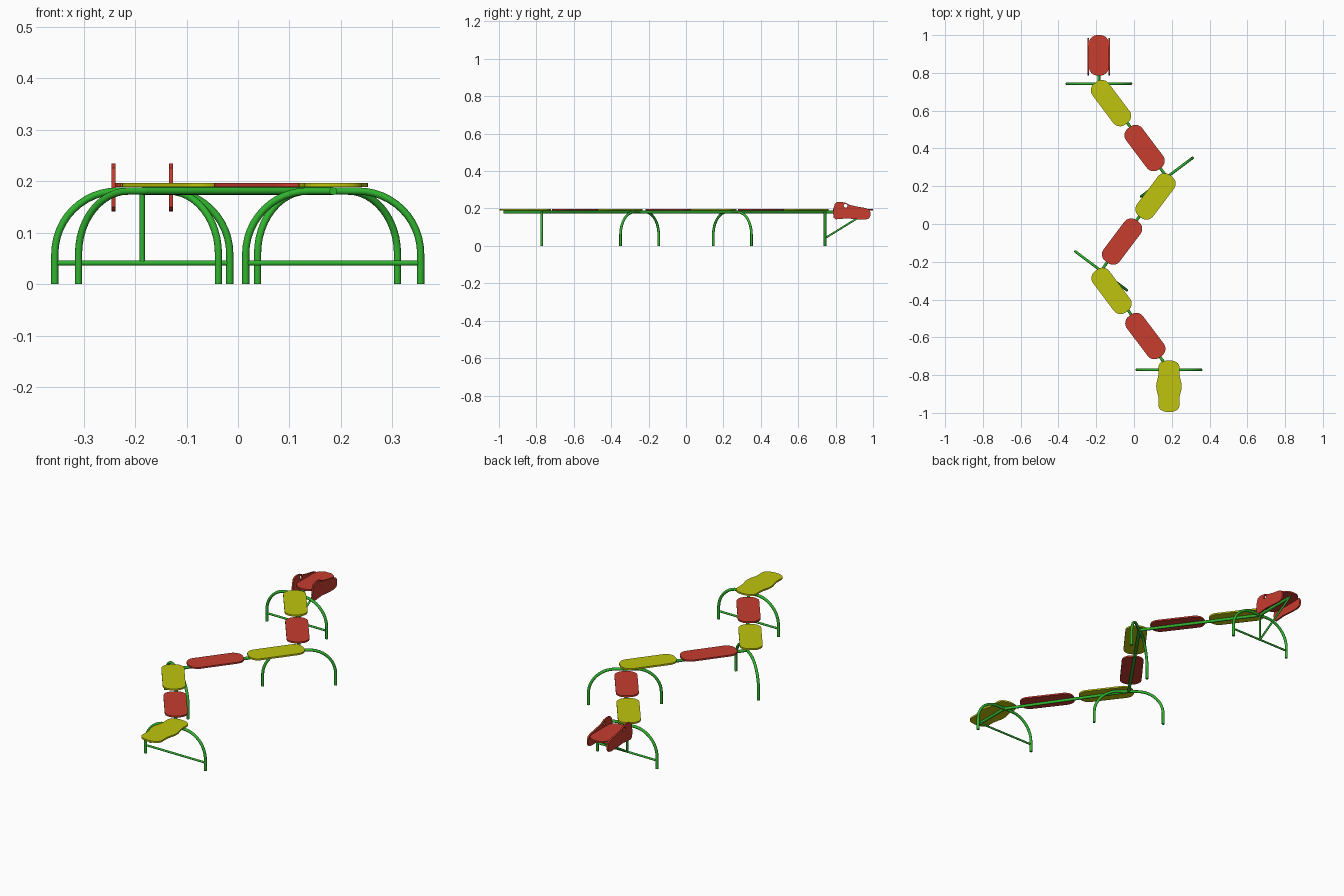
import bpy, bmesh
from math import sin, cos, pi, radians, copysign
from mathutils import Vector

cube = bpy.data.objects.get("Cube")
if cube:
    bpy.data.objects.remove(cube)


def material(name, rgb):
    m = bpy.data.materials.new(name)
    m.use_nodes = True
    m.diffuse_color = (*rgb, 1)
    m.node_tree.nodes["Principled BSDF"].inputs["Base Color"].default_value = (*rgb, 1)
    return m


RED = material("red paint", (0.57, 0.045, 0.028))
YELLOW = material("yellow paint", (0.52, 0.55, 0.004))
GREEN = material("green paint", (0.03, 0.45, 0.028))
RAIL_Z = 0.181
PLATE_Z = 0.193
THICK = 0.008


def finish(name, curve, mat, loc, rot):
    """Turn a curve into a clean, edge-sharp mesh object."""
    obj = bpy.data.objects.new(name, curve)
    bpy.context.collection.objects.link(obj)
    obj.location, obj.rotation_euler = loc, rot
    curve.materials.append(mat)
    bpy.ops.object.select_all(action='DESELECT')
    obj.select_set(True)
    bpy.context.view_layer.objects.active = obj
    bpy.ops.object.convert(target='MESH')
    obj = bpy.context.object
    bm = bmesh.new()
    bm.from_mesh(obj.data)
    bmesh.ops.remove_doubles(bm, verts=bm.verts, dist=0.0001)
    bmesh.ops.recalc_face_normals(bm, faces=bm.faces)
    bm.to_mesh(obj.data)
    bm.free()
    bpy.ops.object.shade_smooth_by_angle(angle=radians(35))
    return obj


def add_spline(curve, pts, cyclic):
    s = curve.splines.new('POLY')
    s.points.add(len(pts) - 1)
    for p, co in zip(s.points, pts):
        p.co = (*co, 1)
    s.use_cyclic_u = cyclic


def tube(name, pts, radius, loc=(0, 0, 0), rot=(0, 0, 0)):
    c = bpy.data.curves.new(name, 'CURVE')
    c.dimensions = '3D'
    c.bevel_depth, c.bevel_resolution, c.use_fill_caps = radius, 4, True
    add_spline(c, pts, False)
    return finish(name, c, GREEN, loc, rot)


def plate(name, outlines, mat, loc, rot=(0, 0, 0)):
    """Flat sheet from closed outlines; inner outlines become holes."""
    c = bpy.data.curves.new(name, 'CURVE')
    c.dimensions, c.fill_mode, c.extrude = '2D', 'BOTH', THICK / 2
    for o in outlines:
        add_spline(c, [(x, y, 0) for x, y in o], True)
    return finish(name, c, mat, loc, rot)


def rounded(w, l, r, n=8):
    pts = []
    for k, (sx, sy) in enumerate([(1, 1), (-1, 1), (-1, -1), (1, -1)]):
        for i in range(n + 1):
            a = (k + i / n) * pi / 2
            pts.append((sx * (w / 2 - r) + r * cos(a), sy * (l / 2 - r) + r * sin(a)))
    return pts


# Zigzag ground rail through the four arch positions
joints = [(-0.186, 0.97), (-0.186, 0.743), (0.174, 0.248),
          (-0.174, -0.248), (0.185, -0.772), (0.185, -0.976)]
for i, (a, b) in enumerate(zip(joints, joints[1:])):
    tube(f"rail_{i + 1}", [(*a, RAIL_Z), (*b, RAIL_Z)], 0.0075)

# Arched legs
HALF, BEND = 0.17, 0.122
arc = [(HALF - BEND + BEND * cos(a), 0, RAIL_Z - BEND + BEND * sin(a))
       for a in (i * pi / 24 for i in range(13))]
arch = [(HALF, 0, 0)] + arc + [(-x, y, z) for x, y, z in reversed(arc)] + [(-HALF, 0, 0)]
turns = [0, 36.9, -36.9, 0]
for i, (j, t) in enumerate(zip(joints[1:5], turns)):
    tube(f"arch_leg_{i + 1}", arch, 0.007, (*j, 0), (0, 0, radians(t)))
    if t == 0:
        tube(f"crossbar_{i + 1}", [(-HALF, 0, 0.041), (HALF, 0, 0.041)], 0.005, (*j, 0))

# Post and slanted brace under the head
hx, hy = joints[1]
tube("head_post", [(hx, hy, 0.041), (hx, hy, RAIL_Z)], 0.005)
tube("head_brace", [(hx, hy, 0.041), (hx, 0.965, RAIL_Z - 0.003)], 0.005)

# Stepping plates along the body
steps = [(-0.122, 0.64, 1), (0.056, 0.402, 1), (0.114, 0.146, -1),
         (-0.063, -0.093, -1), (-0.119, -0.354, 1), (0.06, -0.593, 1)]
for i, (x, y, side) in enumerate(steps):
    plate(f"step_{i + 1}", [rounded(0.107, 0.272, 0.045)], RED if i % 2 else YELLOW,
          (x, y, PLATE_Z), (0, 0, radians(37 * side)))

# Wavy tail plate
tail = []
for i in range(64):
    a = 2 * pi * i / 64
    t = sin(a)
    half = (0.0615 + 0.006 * cos(2 * pi * t)) * max(0, 1 - abs(t) ** 6) ** 0.5
    tail.append((copysign(half, cos(a)) if abs(cos(a)) > 0.001 else 0, 0.137 * t))
plate("tail_step", [tail], YELLOW, (0.185, -0.859, PLATE_Z))

# Head: seat plate and two cheek panels with eye holes
plate("head_step", [rounded(0.105, 0.214, 0.045)], RED, (hx, 0.893, PLATE_Z))
cheek = [(0.786, 0.176), (0.79, 0.205), (0.796, 0.226), (0.808, 0.234), (0.832, 0.235),
         (0.852, 0.231), (0.875, 0.219), (0.92, 0.209), (0.962, 0.202), (0.978, 0.194),
         (0.986, 0.18), (0.985, 0.158), (0.978, 0.146), (0.96, 0.141), (0.92, 0.142),
         (0.86, 0.147), (0.82, 0.143), (0.8, 0.142), (0.79, 0.15)]
eye = [(0.853 + 0.01 * cos(i * pi / 8), 0.214 + 0.01 * sin(i * pi / 8)) for i in range(16)]
for name, s in (("left", 1), ("right", -1)):
    plate(f"head_cheek_{name}", [cheek, eye], RED, (hx + s * 0.056, 0, 0),
          (pi / 2, 0, pi / 2))
